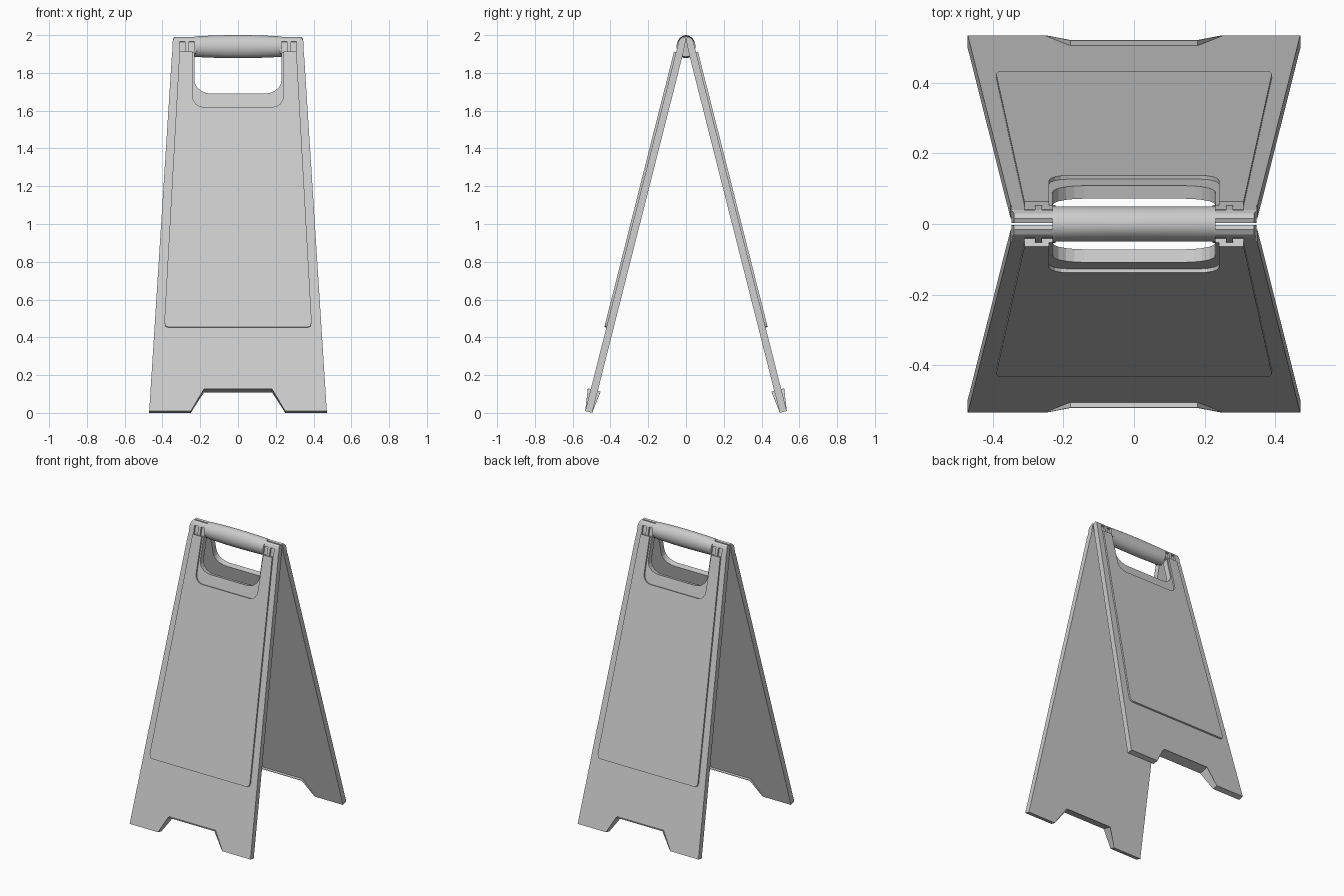
import bpy, bmesh
from math import sin, cos, pi

if "Cube" in bpy.data.objects:
    bpy.data.objects.remove(bpy.data.objects["Cube"])

THICK = 0.038


def on_panel(x, z, w):
    """Point on the tilted front panel: w is the height above its outer face."""
    return (x, -(0.536 - 0.253 * z) - 0.969 * w, z + 0.245 * w)


def loft(name, rings, mirror=(), smooth=False):
    bm = bmesh.new()
    vs = [[bm.verts.new(p) for p in r] for r in rings]
    n = len(rings[0])
    for a, b in zip(vs, vs[1:]):
        for i in range(n):
            j = (i + 1) % n
            bm.faces.new((a[i], a[j], b[j], b[i]))
    bm.faces.new(vs[0])
    bm.faces.new(vs[-1])
    bmesh.ops.recalc_face_normals(bm, faces=bm.faces)
    me = bpy.data.meshes.new(name)
    bm.to_mesh(me)
    bm.free()
    ob = bpy.data.objects.new(name, me)
    bpy.context.collection.objects.link(ob)
    if mirror:
        m = ob.modifiers.new("mirror", 'MIRROR')
        m.use_axis = ('x' in mirror, 'y' in mirror, False)
        m.use_mirror_merge = False
    if smooth:
        bpy.ops.object.select_all(action='DESELECT')
        ob.select_set(True)
        bpy.context.view_layer.objects.active = ob
        bpy.ops.object.shade_smooth_by_angle()
    return ob


def both_sides(half):
    """Closed symmetric outline from its right half."""
    return half + [(-x, z) for x, z in reversed(half)]


def plate(name, half, w0, w1):
    o = both_sides(half)
    return loft(name, [[on_panel(x, z, w) for x, z in o] for w in (w0, w1)], 'y')


def corner(x, z, rx, rz, n=5):
    """Rounded inner corner, from the bottom edge up to the side."""
    return [(x - rx + rx * sin(i / n * pi / 2), z + rz - rz * cos(i / n * pi / 2))
            for i in range(n + 1)]


# Main boards: foot notch, tapered sides, arms around the hand opening
plate("sign_board",
      [(0.18, 0.122), (0.25, 0.0095), (0.47, 0.0095), (0.349, 1.91), (0.23, 1.91)]
      + corner(0.23, 1.69, 0.09, 0.07)[::-1], -THICK, 0)

# Raised display areas
plate("raised_face",
      [(0.37, 0.452), (0.384, 0.458), (0.39, 0.48), (0.31, 1.91), (0.24, 1.91)]
      + corner(0.24, 1.617, 0.055, 0.055, 4)[::-1], -0.003, 0.011)

# Flared lip around each foot notch
rings = []
for x, z, flare in ((-0.25, 0.0095, 0), (-0.18, 0.122, 0.0155),
                    (0.18, 0.122, 0.0155), (0.25, 0.0095, 0)):
    s = 0.004 if x > 0 else -0.004
    rings.append([on_panel(x, z, flare), on_panel(x, z, -THICK - flare),
                  on_panel(x + s * (flare == 0), z + 0.004 * (flare > 0), -THICK - flare),
                  on_panel(x + s * (flare == 0), z + 0.004 * (flare > 0), flare)])
loft("notch_lip", rings, 'y')

# Hinge blocks at the top of the arms, alternating solid and slotted strips
top = [(0.039, 1.965), (0.030, 1.982), (0.016, 1.990), (0.003, 1.985),
       (0.003, 1.963), (0.017, 1.895)]
solid = [(0.054, 1.905)] + top
slotted = [(0.041, 1.905), (0.027, 1.964)] + top
for i, (x0, x1, prof) in enumerate([(0.31, 0.347, solid), (0.28, 0.31, slotted),
                                    (0.26, 0.28, solid), (0.23, 0.26, slotted),
                                    (0.222, 0.23, solid)]):
    rings = [[(x0, -y, z) for y, z in prof],
             [(x1 - (0.008 if i == 0 and z > 1.98 else 0), -y, z) for y, z in prof]]
    loft("hinge_strip_%d" % i, rings, 'xy')

# Slightly arched rounded grip
rings = []
for i in range(13):
    x = -0.23 + 0.46 * i / 12
    drop = 0.007 * (x / 0.23) ** 2
    b = 0.061 - drop
    rings.append([(x, 0.05 * cos(2 * pi * k / 28), 1.939 + b * sin(2 * pi * k / 28))
                  for k in range(28)])
loft("carry_grip", rings, smooth=True)
